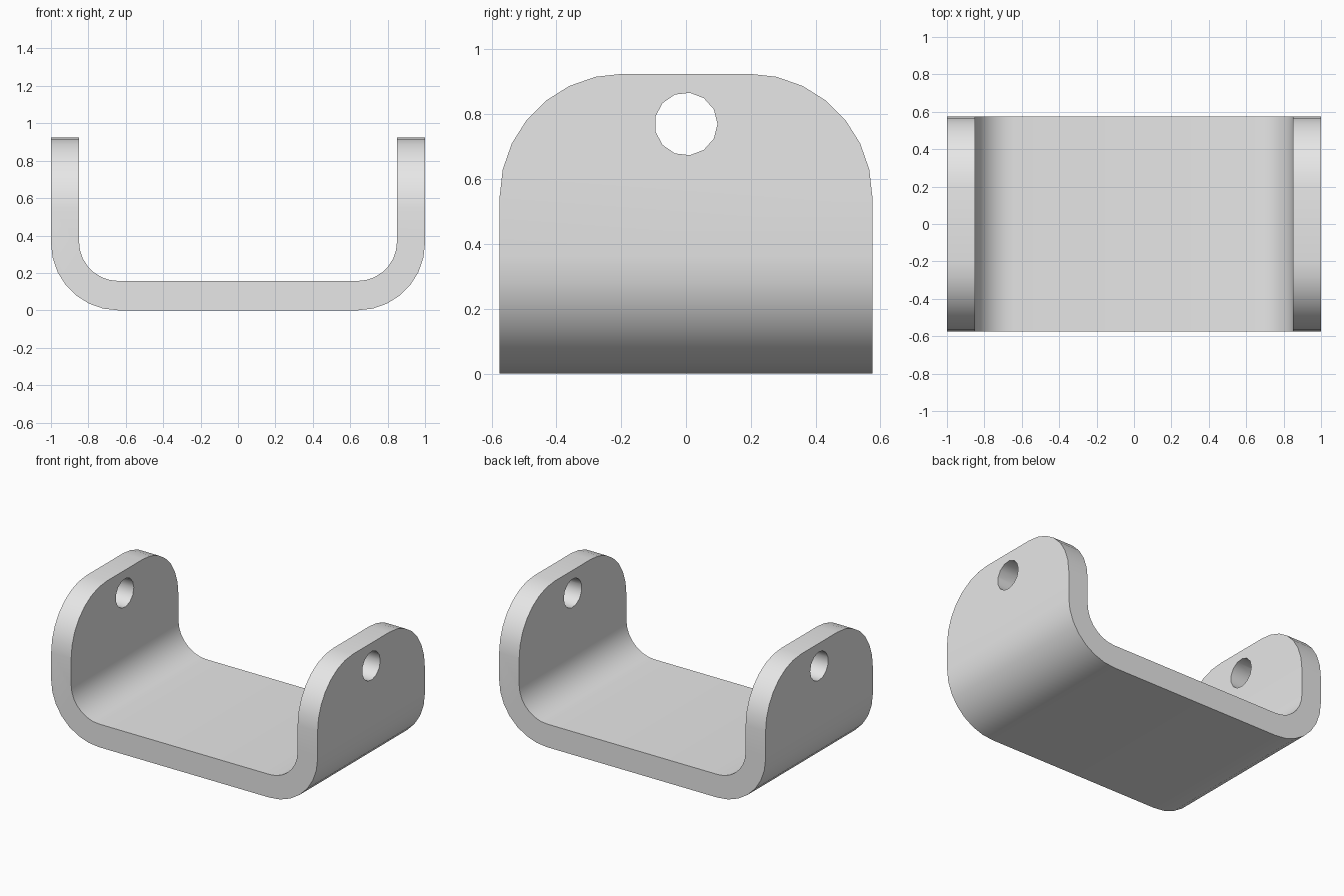
import bpy, bmesh
from math import cos, sin, pi, radians
from mathutils import Vector

cube = bpy.data.objects.get("Cube")
if cube:
    bpy.data.objects.remove(cube, do_unlink=True)

HALF_W, HALF_D, HEIGHT = 1.0, 0.575, 0.925
WALL, FLOOR = 0.15, 0.157
BEND_OUT, BEND_IN, EAR_R = 0.36, 0.21, 0.38
HOLE_Z, HOLE_R, HOLE_SIDES = 0.77, 0.097, 13
ARC_STEPS = 7


def arc(cx, cz, r, start, end):
    """Points of an arc, angles in degrees."""
    angles = [radians(start + (end - start) * i / ARC_STEPS) for i in range(ARC_STEPS + 1)]
    return [(cx + r * cos(a), cz + r * sin(a)) for a in angles]


def mirrored(half):
    """Close a right-hand half outline with its mirror image."""
    return half + [(-u, v) for u, v in reversed(half)]


def prism(name, outline, to_3d, direction):
    """Extrude a flat outline into a solid."""
    bm = bmesh.new()
    face = bm.faces.new([bm.verts.new(to_3d(u, v)) for u, v in outline])
    ext = bmesh.ops.extrude_face_region(bm, geom=[face])
    verts = [g for g in ext["geom"] if isinstance(g, bmesh.types.BMVert)]
    bmesh.ops.translate(bm, verts=verts, vec=Vector(direction))
    bmesh.ops.recalc_face_normals(bm, faces=bm.faces)
    mesh = bpy.data.meshes.new(name)
    bm.to_mesh(mesh)
    bm.free()
    obj = bpy.data.objects.new(name, mesh)
    bpy.context.collection.objects.link(obj)
    return obj


# U-shaped bent strip, a little too deep so the ear outline can trim it
bend_x = HALF_W - BEND_OUT
inner_x = HALF_W - WALL - BEND_IN
u_half = arc(bend_x, BEND_OUT, BEND_OUT, -90, 0)
u_half += [(HALF_W, HEIGHT + 0.1), (HALF_W - WALL, HEIGHT + 0.1)]
u_half += arc(inner_x, FLOOR + BEND_IN, BEND_IN, 0, -90)
bracket = prism("u_bracket", mirrored(u_half), lambda u, v: (u, -0.7, v), (0, 1.4, 0))

# Side outline with rounded upper corners
ear_half = [(HALF_D, -0.1)] + arc(HALF_D - EAR_R, HEIGHT - EAR_R, EAR_R, 0, 90)
trim = prism("ear_outline_cutter", mirrored(ear_half), lambda u, v: (-1.2, u, v), (2.4, 0, 0))

# Pin hole through both ears
ring = [2 * pi * i / HOLE_SIDES for i in range(HOLE_SIDES)]
circle = [(HOLE_R * cos(a), HOLE_Z + HOLE_R * sin(a)) for a in ring]
hole = prism("pin_hole_cutter", circle, lambda u, v: (-1.3, u, v), (2.6, 0, 0))

# Apply the cuts
for cutter, operation in ((trim, "INTERSECT"), (hole, "DIFFERENCE")):
    cutter.hide_render = True
    mod = bracket.modifiers.new(cutter.name, "BOOLEAN")
    mod.object, mod.operation, mod.solver = cutter, operation, "EXACT"
bpy.context.view_layer.update()
deps = bpy.context.evaluated_depsgraph_get()
cut_mesh = bpy.data.meshes.new_from_object(bracket.evaluated_get(deps))
bracket.modifiers.clear()
bracket.data = cut_mesh
for cutter in (trim, hole):
    bpy.data.objects.remove(cutter, do_unlink=True)

# Plain grey metal
grey = bpy.data.materials.new("light_grey")
grey.use_nodes = True
colour = (0.8, 0.8, 0.8, 1.0)
grey.diffuse_color = colour
grey.node_tree.nodes["Principled BSDF"].inputs["Base Color"].default_value = colour
bracket.data.materials.clear()
bracket.data.materials.append(grey)

# Smooth bends, crisp edges
bpy.ops.object.select_all(action="DESELECT")
bracket.select_set(True)
bpy.context.view_layer.objects.active = bracket
bpy.ops.object.shade_smooth_by_angle(angle=radians(30))
